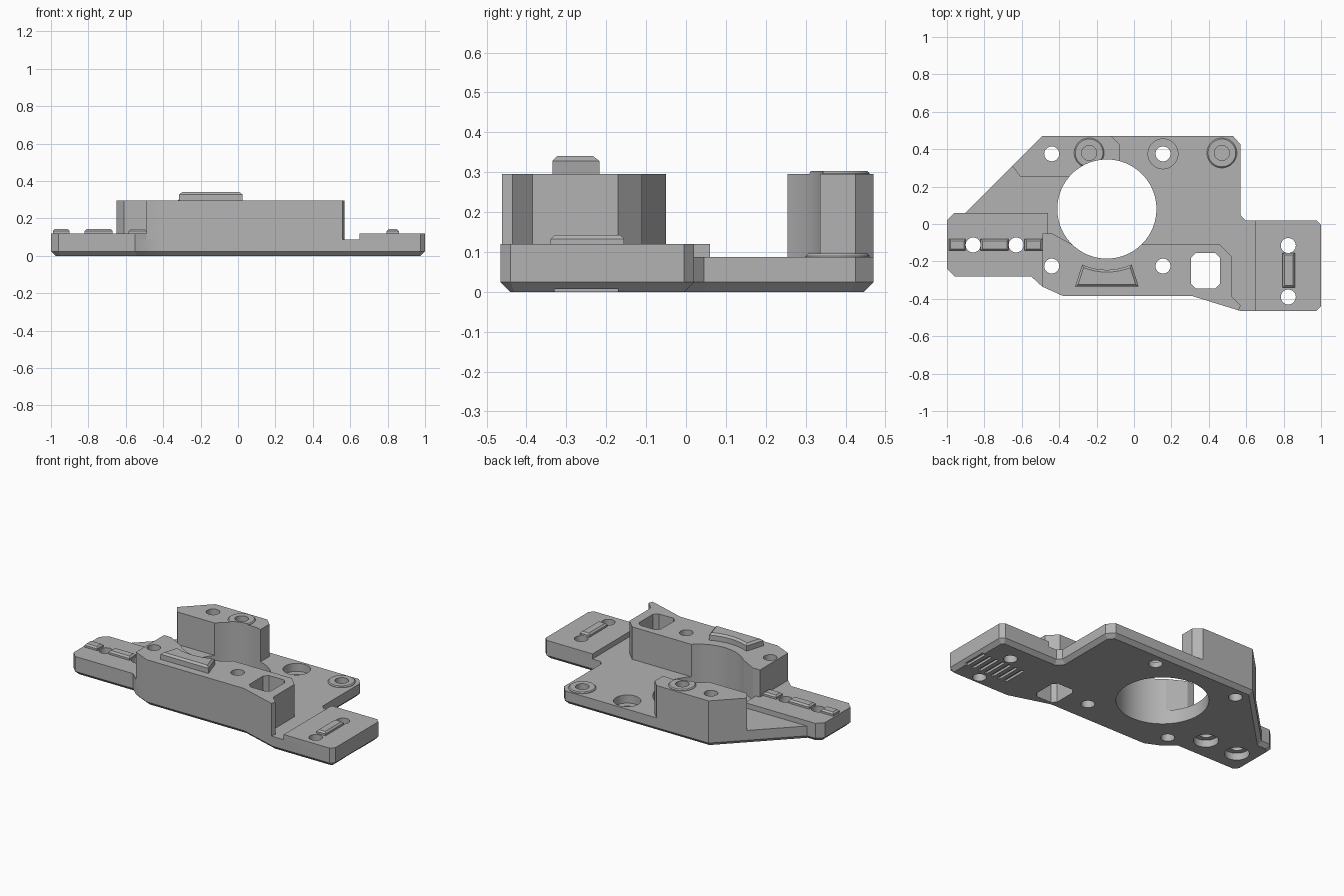
import bpy, bmesh
from math import cos, sin, pi, radians

cube = bpy.data.objects.get("Cube")
if cube:
    bpy.data.objects.remove(cube)

grey = bpy.data.materials.new("plain grey")
grey.use_nodes = True
GREY = (0.45, 0.45, 0.45, 1)
grey.diffuse_color = GREY
grey.node_tree.nodes["Principled BSDF"].inputs["Base Color"].default_value = GREY

PLATE, PAD, TOP = 0.087, 0.12, 0.295
BORE = (-0.145, 0.08)


def ring(x, y, r, n=48, start=0, end=2 * pi):
    full = end - start > 6
    steps = n if full else n - 1
    return [(x + r * cos(start + (end - start) * i / steps),
             y + r * sin(start + (end - start) * i / steps)) for i in range(n)]


def rect(x0, x1, y0, y1, c=0.0):
    if not c:
        return [(x0, y0), (x1, y0), (x1, y1), (x0, y1)]
    return [(x0 + c, y0), (x1 - c, y0), (x1, y0 + c), (x1, y1 - c),
            (x1 - c, y1), (x0 + c, y1), (x0, y1 - c), (x0, y0 + c)]


def prism(name, pts, z0, z1, low=0.0, high=0.0):
    """Extrude an outline, optionally chamfering its lower or upper rim."""
    bm = bmesh.new()
    base = bm.faces.new([bm.verts.new((x, y, z0)) for x, y in pts])
    ext = bmesh.ops.extrude_face_region(bm, geom=[base], use_keep_orig=True)
    for v in ext["geom"]:
        if isinstance(v, bmesh.types.BMVert):
            v.co.z = z1
    bmesh.ops.recalc_face_normals(bm, faces=bm.faces)
    for z, width in ((z0, low), (z1, high)):
        if width:
            rim = [e for e in bm.edges if all(abs(v.co.z - z) < 1e-5 for v in e.verts)]
            bmesh.ops.bevel(bm, geom=rim, offset=width, segments=1, affect='EDGES')
    mesh = bpy.data.meshes.new(name)
    bm.to_mesh(mesh)
    bm.free()
    mesh.materials.append(grey)
    obj = bpy.data.objects.new(name, mesh)
    bpy.context.collection.objects.link(obj)
    return obj


# Base plate with chamfered underside
plate = prism("base_plate", [
    (-1, -0.24), (-0.96, -0.28), (-0.55, -0.28), (-0.49, -0.335), (-0.38, -0.385),
    (0.31, -0.385), (0.57, -0.465), (0.975, -0.465), (1, -0.44), (1, -0.005),
    (0.975, 0.02), (0.595, 0.02), (0.57, 0.045), (0.57, 0.425), (0.53, 0.47),
    (-0.49, 0.47), (-0.9, 0.06), (-0.96, 0.06), (-1, 0.02)], 0, PLATE, low=0.024)

# Raised pads on both arms
left_pad = prism("right_arm_pad", [
    (-1, -0.24), (-0.96, -0.28), (-0.55, -0.28), (-0.49, -0.335), (-0.49, -0.05),
    (-0.46, -0.05), (-0.46, 0.06), (-0.96, 0.06), (-1, 0.02)], PLATE, PAD)
right_pad = prism("left_arm_pad", [
    (0.65, -0.465), (0.975, -0.465), (1, -0.44), (1, -0.005), (0.975, 0.02),
    (0.65, 0.02)], PLATE, PAD)

# Tall blocks in front of and behind the bore
front_block = prism("front_block", [
    (-0.49, -0.335), (-0.38, -0.385), (0.31, -0.385), (0.56, -0.462), (0.57, -0.435),
    (0.52, -0.385), (0.52, -0.17), (0.46, -0.11), (-0.33, -0.11), (-0.44, -0.05),
    (-0.49, -0.05)], PLATE, TOP)
back_block = prism("back_block", [
    (-0.65, 0.31), (-0.61, 0.255), (-0.2, 0.255), (-0.075, 0.33), (-0.075, 0.425),
    (-0.12, 0.47), (-0.49, 0.47)], PLATE, TOP)

# Low screw bosses
back_boss = prism("back_block_boss", ring(-0.24, 0.38, 0.08), TOP, 0.303, high=0.006)
plate_boss = prism("plate_boss", ring(0.47, 0.38, 0.08), PLATE, 0.096, high=0.006)

# Locating keys on the arms
keys = [prism("right_arm_key", rect(x0, x1, -0.143, -0.08), PAD, 0.142, high=0.01)
        for x0, x1 in ((-0.99, -0.9), (-0.82, -0.67), (-0.585, -0.49))]
keys.append(prism("left_arm_key", rect(0.795, 0.86, -0.34, -0.155), PAD, 0.142, high=0.01))

# Curved key on the front block, concentric with the bore
arc = ring(*BORE, 0.325, 16, radians(294), radians(246))
prism("curved_key", [(-0.315, -0.335), (0.025, -0.335)] + arc, TOP, 0.34, high=0.012)

# Cutters: bore, through holes, counterbores, blind holes, window, vents
cutters = [prism("bore_cutter", ring(*BORE, 0.265, 96), -0.1, 0.5),
           prism("window_cutter", rect(0.305, 0.46, -0.345, -0.155, 0.025), -0.1, 0.5)]
for x, y in ((-0.44, 0.375), (-0.44, -0.225), (0.155, -0.225), (0.155, 0.375),
             (-0.86, -0.112), (-0.63, -0.112), (0.825, -0.115), (0.825, -0.39)):
    cutters.append(prism("hole_cutter", ring(x, y, 0.04, 32), -0.1, 0.5))
for x in (-0.86, -0.63):
    cutters.append(prism("underside_counterbore", ring(x, -0.112, 0.072, 32), -0.1, 0.045))
cutters.append(prism("top_counterbore", ring(0.155, 0.375, 0.08), 0.035, 0.5))
cutters.append(prism("back_blind_hole", ring(-0.24, 0.38, 0.04, 32), 0.2, 0.5))
cutters.append(prism("plate_blind_hole", ring(0.47, 0.38, 0.04, 32), 0.04, 0.5))
for i in range(7):
    x = 0.675 + 0.048 * i
    cutters.append(prism("vent_cutter", rect(x, x + 0.02, -0.33, -0.17), -0.1, 0.015))


def bounds(obj):
    return [(min(v.co[i] for v in obj.data.vertices),
             max(v.co[i] for v in obj.data.vertices)) for i in range(3)]


def touches(a, b):
    return all(p[0] < q[1] and q[0] < p[1] for p, q in zip(bounds(a), bounds(b)))


# Cut every part that a cutter reaches
solids = [plate, left_pad, right_pad, front_block, back_block, back_boss, plate_boss] + keys
for obj in solids:
    for cutter in cutters:
        if touches(obj, cutter):
            mod = obj.modifiers.new("cut", 'BOOLEAN')
            mod.operation, mod.solver, mod.object = 'DIFFERENCE', 'EXACT', cutter
    bpy.context.view_layer.update()
    cut = bpy.data.meshes.new_from_object(
        obj.evaluated_get(bpy.context.evaluated_depsgraph_get()))
    obj.modifiers.clear()
    obj.data = cut
for cutter in cutters:
    bpy.data.objects.remove(cutter)

# Smooth the round walls, keep edges sharp
bpy.ops.object.select_all(action='DESELECT')
for obj in solids:
    obj.select_set(True)
bpy.context.view_layer.objects.active = plate
bpy.ops.object.shade_smooth_by_angle(angle=radians(25))
